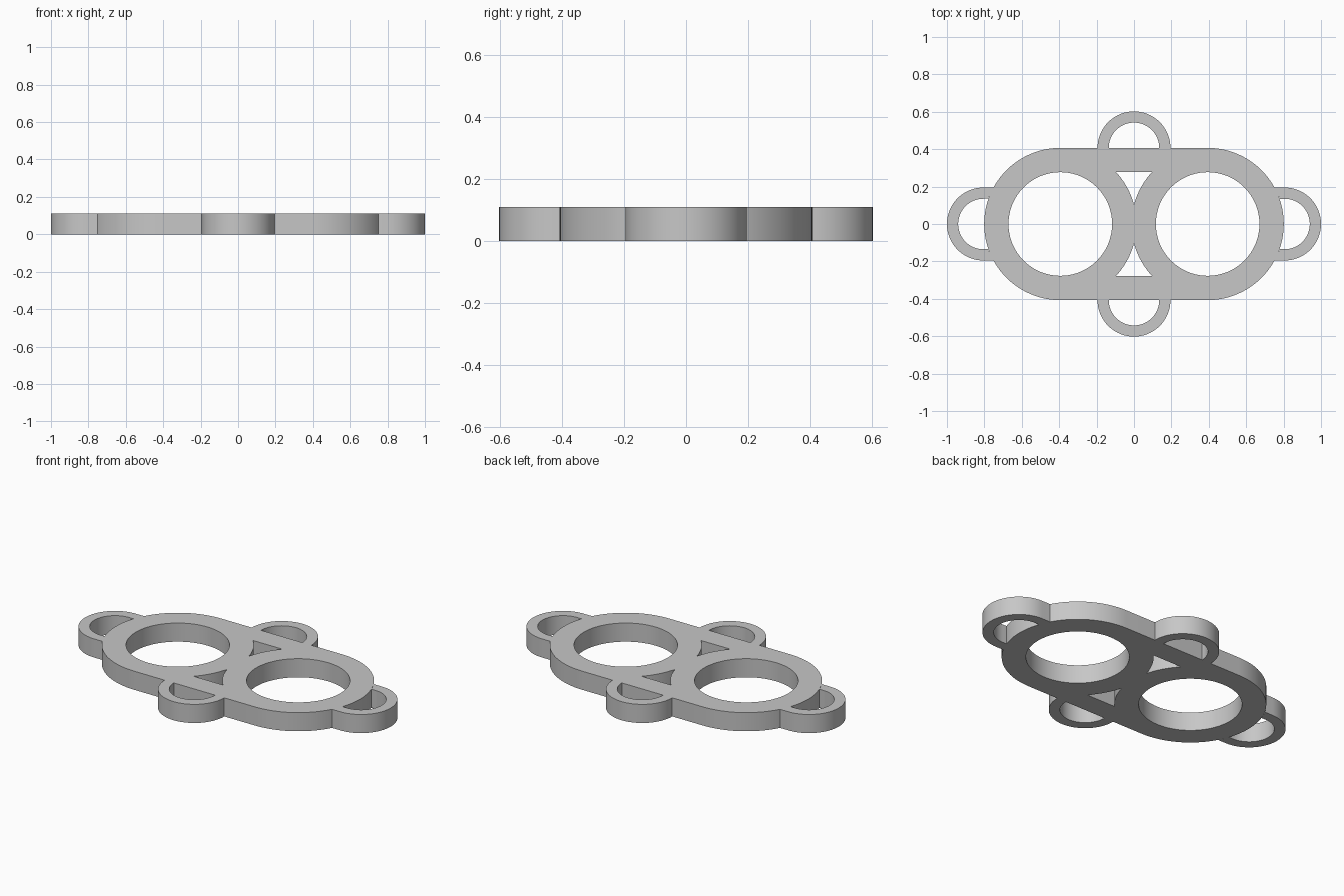
import bpy
import bmesh
from math import asin, acos, cos, pi, sin, sqrt
from mathutils import Matrix, Vector

THICK = 0.11             # plate thickness
BODY_R, BODY_X = 0.407, 0.394   # rounded ends of the body
HOLE_R = 0.277           # large round holes
LOOP_R, LOOP_IN = 0.195, 0.135  # outer and inner radius of the loops
LOOP_X = 1 - LOOP_R

if "Cube" in bpy.data.objects:
    bpy.data.objects.remove(bpy.data.objects["Cube"], do_unlink=True)

grey = bpy.data.materials.new("plain grey")
grey.use_nodes = True
colour = (0.57, 0.57, 0.57, 1)
grey.diffuse_color = colour
bsdf = next(n for n in grey.node_tree.nodes if n.type == 'BSDF_PRINCIPLED')
bsdf.inputs["Base Color"].default_value = colour


def arc(cx, cy, r, start, end, steps):
    """Points along an arc, both ends included."""
    angles = [start + (end - start) * i / steps for i in range(steps + 1)]
    return [Vector((cx + r * cos(a), cy + r * sin(a))) for a in angles]


def plate(name, outlines, turn=0):
    """Fill the outlines (later ones are holes) and extrude them upward."""
    bm = bmesh.new()
    for points in outlines:
        verts = [bm.verts.new((p.x, p.y, 0)) for p in points]
        for a, b in zip(verts, verts[1:] + verts[:1]):
            bm.edges.new((a, b))
    bmesh.ops.triangle_fill(bm, use_beauty=True, use_dissolve=False, edges=bm.edges[:])
    made = bmesh.ops.extrude_face_region(bm, geom=bm.faces[:], use_keep_orig=True)["geom"]
    top = [g for g in made if isinstance(g, bmesh.types.BMVert)]
    bmesh.ops.translate(bm, vec=(0, 0, THICK), verts=top)
    bmesh.ops.rotate(bm, matrix=Matrix.Rotation(turn, 3, 'Z'), verts=bm.verts[:])
    bmesh.ops.recalc_face_normals(bm, faces=bm.faces[:])
    mesh = bpy.data.meshes.new(name)
    bm.to_mesh(mesh)
    bm.free()
    mesh.materials.append(grey)
    obj = bpy.data.objects.new(name, mesh)
    bpy.context.collection.objects.link(obj)
    bpy.ops.object.select_all(action='DESELECT')
    obj.select_set(True)
    bpy.context.view_layer.objects.active = obj
    bpy.ops.object.shade_smooth_by_angle(angle=pi / 6)


# Body: stadium plate with two round holes and two curved triangular windows
stadium = arc(BODY_X, 0, BODY_R, -pi / 2, pi / 2, 48) + arc(-BODY_X, 0, BODY_R, pi / 2, 3 * pi / 2, 48)
rounds = [arc(s * BODY_X, 0, HOLE_R, 0, 2 * pi, 96)[:-1] for s in (-1, 1)]
tip, wide = acos(BODY_X / BODY_R), asin(HOLE_R / BODY_R)
left_side = arc(-BODY_X, 0, BODY_R, tip, wide, 16)
window = left_side + [Vector((-p.x, p.y)) for p in reversed(left_side[1:])]
windows = [[Vector((p.x, s * p.y)) for p in window] for s in (-1, 1)]
plate("body_plate", [stadium] + rounds + windows)

# Side loops: straight legs that meet the rounded ends of the body
outer = arc(LOOP_X, 0, LOOP_R, -pi / 2, pi / 2, 48)
inner = arc(LOOP_X, 0, LOOP_IN, pi / 2, -pi / 2, 40)
a_out, a_in = asin(LOOP_R / BODY_R), asin(LOOP_IN / BODY_R)
foot = arc(BODY_X, 0, BODY_R, a_out, a_in, 4)
other_foot = [Vector((p.x, -p.y)) for p in reversed(foot)]
side_loop = outer + foot + inner + other_foot
plate("left_loop", [side_loop])
plate("right_loop", [side_loop], pi)

# Front and back loops: half rings on the straight edges of the body
half_ring = arc(BODY_R, 0, LOOP_R, -pi / 2, pi / 2, 48) + arc(BODY_R, 0, LOOP_IN, pi / 2, -pi / 2, 40)
plate("back_loop", [half_ring], pi / 2)
plate("front_loop", [half_ring], -pi / 2)
